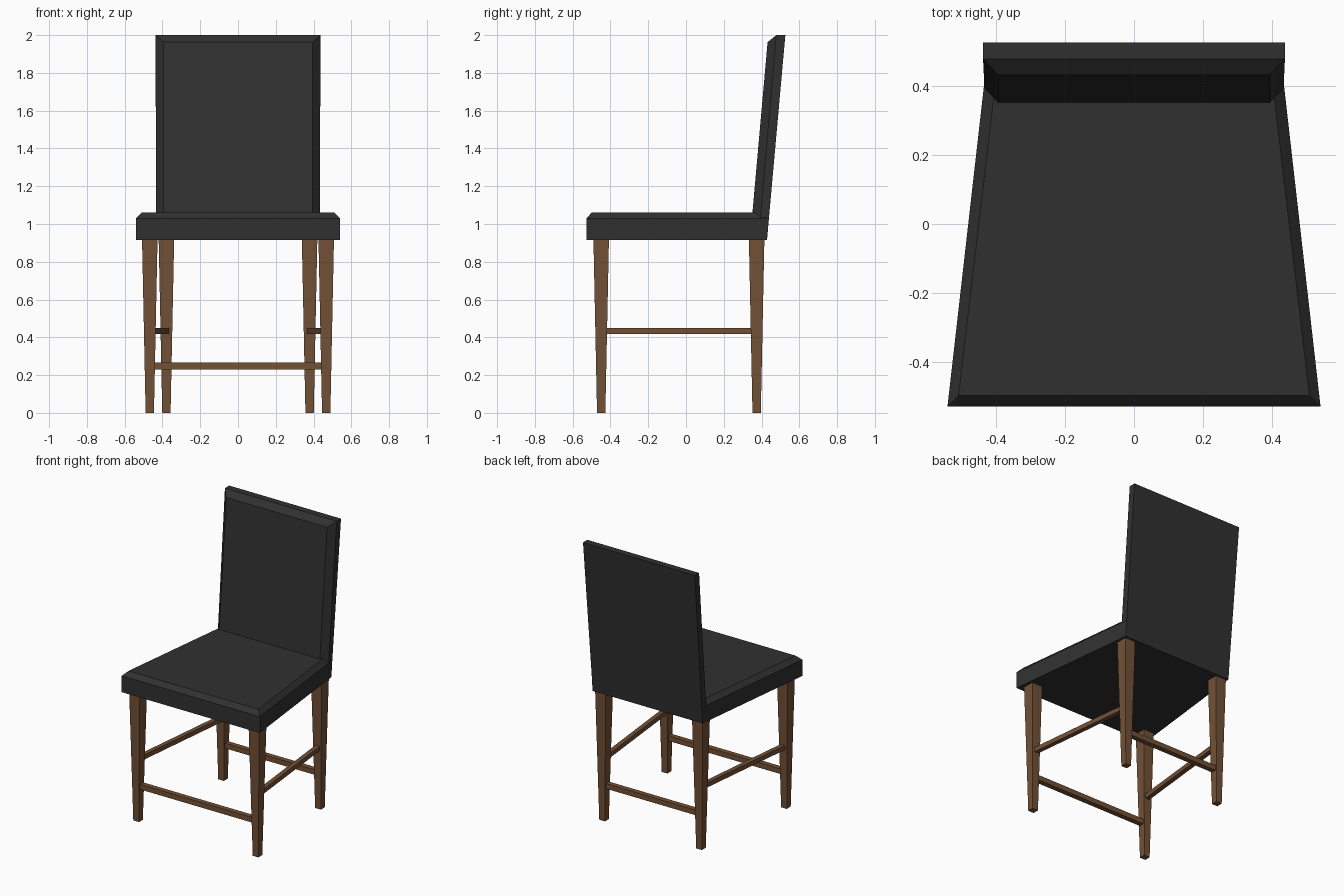
import bpy, bmesh
from mathutils import Vector

if "Cube" in bpy.data.objects:
    bpy.data.objects.remove(bpy.data.objects["Cube"])


def material(name, rgb):
    m = bpy.data.materials.new(name)
    m.diffuse_color = (*rgb, 1)
    m.use_nodes = True
    m.node_tree.nodes["Principled BSDF"].inputs["Base Color"].default_value = m.diffuse_color
    return m


LEATHER = material("black leather", (0.03, 0.03, 0.031))
WOOD = material("brown wood", (0.17, 0.082, 0.037))


def loft(name, loops, mat):
    """Join four-sided loops into a closed solid."""
    bm = bmesh.new()
    rings = [[bm.verts.new(p) for p in loop] for loop in loops]
    for a, b in zip(rings, rings[1:]):
        for i in range(4):
            j = (i + 1) % 4
            bm.faces.new((a[i], a[j], b[j], b[i]))
    bm.faces.new(rings[0][::-1])
    bm.faces.new(rings[-1])
    bmesh.ops.recalc_face_normals(bm, faces=bm.faces)
    mesh = bpy.data.meshes.new(name)
    bm.to_mesh(mesh)
    bm.free()
    mesh.materials.append(mat)
    ob = bpy.data.objects.new(name, mesh)
    bpy.context.collection.objects.link(ob)
    return ob


def trapezoid(x0, y0, z0, x1, y1, z1):
    return [(-x0, y0, z0), (x0, y0, z0), (x1, y1, z1), (-x1, y1, z1)]


def square(x, y, z, half):
    return [(x - half, y - half, z), (x + half, y - half, z),
            (x + half, y + half, z), (x - half, y + half, z)]


# Seat cushion: tapered slab with a chamfered upper rim
loft("seat", [trapezoid(0.54, -0.528, 0.915, 0.43, 0.429, 0.915),
              trapezoid(0.54, -0.528, 1.03, 0.43, 0.439, 1.03),
              trapezoid(0.508, -0.497, 1.062, 0.402, 0.40, 1.062)], LEATHER)

# Leaning backrest: rear panel, rim, chamfered front panel
loft("backrest", [trapezoid(0.43, 0.439, 1.03, 0.437, 0.526, 2.0),
                  trapezoid(0.433, 0.394, 1.03, 0.437, 0.478, 2.0),
                  trapezoid(0.394, 0.349, 1.03, 0.394, 0.432, 1.963)], LEATHER)

# Tapered legs
for side, s in (("left", -1), ("right", 1)):
    loft("front_leg_" + side, [square(s * 0.467, -0.449, 0, 0.022),
                               square(s * 0.467, -0.449, 0.916, 0.041)], WOOD)
    loft("back_leg_" + side, [square(s * 0.379, 0.374, 0, 0.022),
                              square(s * 0.379, 0.374, 0.916, 0.041)], WOOD)


def rail(name, a, b, half):
    """Square bar between two points at the same height."""
    a, b = Vector(a), Vector(b)
    up = Vector((0, 0, half))
    out = (b - a).normalized().cross(Vector((0, 0, 1))) * half
    loft(name, [[p - out - up, p + out - up, p + out + up, p - out + up]
                for p in (a, b)], WOOD)


# Stretchers between the legs
rail("front_stretcher", (-0.46, -0.449, 0.249), (0.46, -0.449, 0.249), 0.018)
rail("back_stretcher", (-0.375, 0.374, 0.249), (0.375, 0.374, 0.249), 0.018)
for side, s in (("left", -1), ("right", 1)):
    rail("side_stretcher_" + side, (s * 0.466, -0.44, 0.434),
         (s * 0.38, 0.365, 0.434), 0.016)
